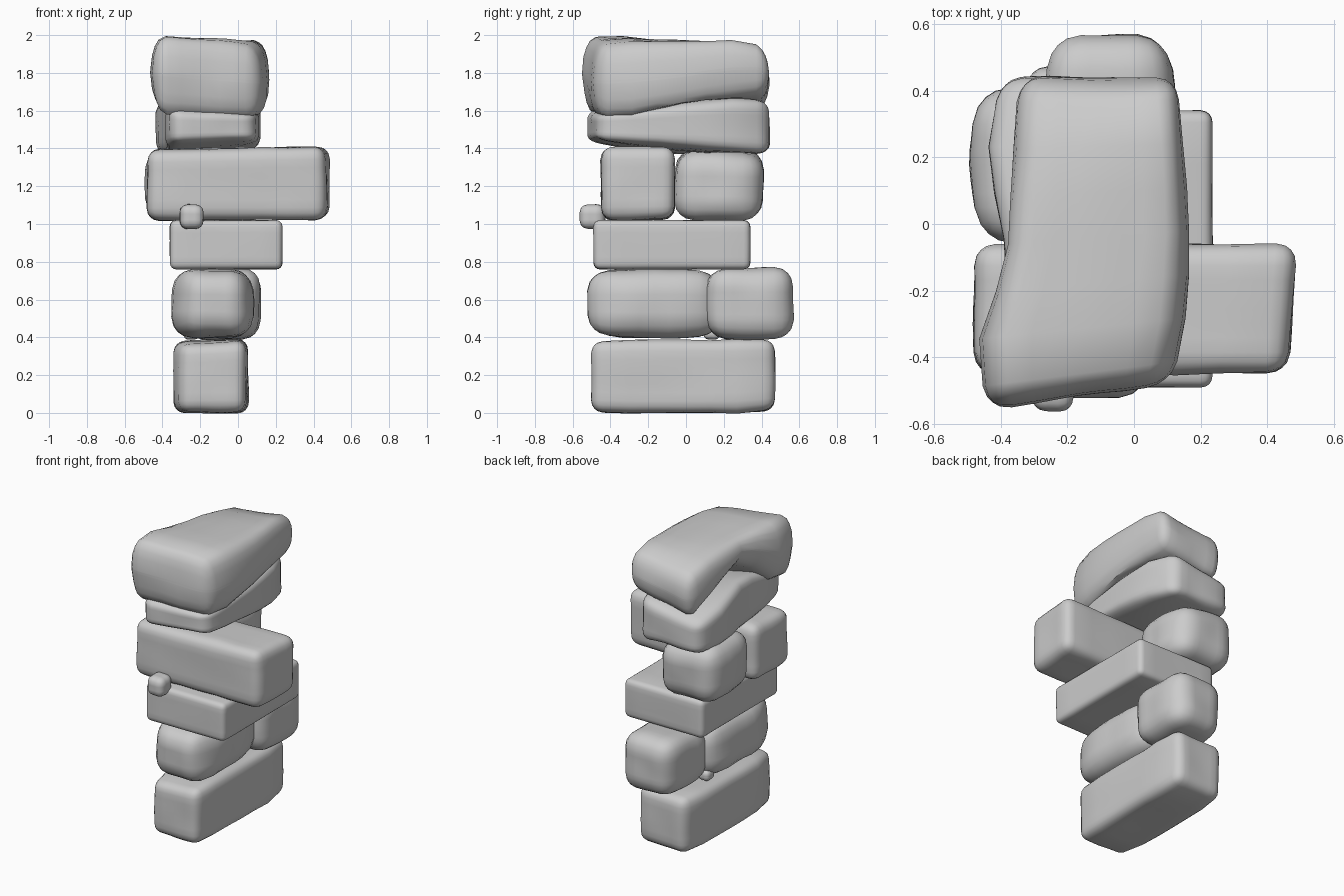
import bpy
import bmesh
from mathutils import Vector, noise

if "Cube" in bpy.data.objects:
    bpy.data.objects.remove(bpy.data.objects["Cube"], do_unlink=True)

stone_grey = bpy.data.materials.new("stone_grey")
stone_grey.use_nodes = True
GREY = (0.6, 0.6, 0.6, 1)
stone_grey.diffuse_color = GREY
stone_grey.node_tree.nodes["Principled BSDF"].inputs["Base Color"].default_value = GREY


def lerp(a, b, t):
    return a + (b - a) * t


def section_at(stations, y):
    """Interpolated cross-section at depth y."""
    for a, b in zip(stations, stations[1:]):
        if y <= b[0] or b is stations[-1]:
            t = (y - a[0]) / (b[0] - a[0])
            return [lerp(p, q, t) for p, q in zip(a[1:], b[1:])]


def stone(name, stations, radius, lump=0.012, skew=0):
    """Rounded block whose section follows stations from front to back:
    y, x left, x right, bottom at both sides, top at both sides.
    Skew sets the +x end of the front face back."""
    y0, y1 = stations[0][0], stations[-1][0]
    mid = section_at(stations, (y0 + y1) / 2)
    half = Vector((mid[1] - mid[0], y1 - y0, mid[4] - mid[2])) / 2
    r = min(radius, min(half) * 0.95)

    def grid_line(k, h):
        # Closer lines in the rounded rim, even lines between
        side = -1 if k < 5 else 1
        e = min(k, 10 - k)
        d = r * (0, 0.5, 1)[e] if e < 3 else lerp(r, h, (e - 2) / 3)
        return side * (h - d)

    bm = bmesh.new()
    bmesh.ops.create_cube(bm, size=1)
    bmesh.ops.subdivide_edges(bm, edges=bm.edges[:], cuts=9, use_grid_fill=True)
    for v in bm.verts:
        p = Vector([grid_line(round((c + 0.5) * 10), h) for c, h in zip(v.co, half)])
        core = Vector([max(r - h, min(h - r, c)) for c, h in zip(p, half)])
        out = (p - core).normalized()
        p = core + out * r
        # Fit the rounded block into the varying section
        u, s, w = [(c / h + 1) / 2 for c, h in zip(p, half)]
        xa, xb, za, zb, ta, tb = section_at(stations, lerp(y0, y1, s))
        p = Vector((lerp(xa, xb, u), lerp(y0 + skew * u, y1, s),
                    lerp(lerp(za, zb, u), lerp(ta, tb, u), w)))
        v.co = p + out * lump * noise.noise(p * 5)
    mesh = bpy.data.meshes.new(name)
    bm.to_mesh(mesh)
    bm.free()
    mesh.materials.append(stone_grey)
    obj = bpy.data.objects.new(name, mesh)
    bpy.context.collection.objects.link(obj)
    bpy.ops.object.select_all(action="DESELECT")
    obj.select_set(True)
    bpy.context.view_layer.objects.active = obj
    bpy.ops.object.shade_smooth_by_angle(angle=0.7)


def block(name, x, y, z, radius, lump=0.012):
    """Stone with one constant section."""
    stone(name, [(e, x[0], x[1], z[0], z[0], z[1], z[1]) for e in y], radius, lump)


# Lower courses
stone("base_stone", [(-0.5, -0.3, 0.035, 0.01, 0.01, 0.36, 0.38),
                     (-0.35, -0.34, 0.05, 0, 0, 0.37, 0.39),
                     (0.3, -0.34, 0.055, 0, 0, 0.38, 0.39),
                     (0.47, -0.31, 0.035, 0.01, 0.02, 0.38, 0.39)], 0.06, 0.008)
stone("second_front_stone", [(-0.52, -0.28, 0.04, 0.42, 0.41, 0.75, 0.75),
                             (-0.3, -0.35, 0.08, 0.4, 0.4, 0.76, 0.76),
                             (0, -0.34, 0.07, 0.4, 0.4, 0.76, 0.76),
                             (0.18, -0.32, 0.03, 0.4, 0.41, 0.75, 0.74)], 0.11)
stone("second_back_stone", [(0.11, -0.27, 0.11, 0.39, 0.4, 0.76, 0.76),
                            (0.4, -0.27, 0.12, 0.39, 0.39, 0.77, 0.77),
                            (0.565, -0.25, 0.1, 0.39, 0.39, 0.77, 0.77)], 0.1)
block("slab_stone", (-0.36, 0.235), (-0.49, 0.34), (0.76, 1.02), 0.035, 0.003)

# Cross beam and its neighbour
stone("beam_stone", [(-0.45, -0.48, 0.46, 1.02, 1.02, 1.39, 1.41),
                     (-0.06, -0.48, 0.49, 1.02, 1.03, 1.4, 1.41)], 0.065, 0.008)
stone("third_back_stone", [(-0.06, -0.46, -0.06, 1.03, 1.02, 1.4, 1.38),
                           (0.2, -0.49, -0.04, 1.02, 1.02, 1.41, 1.38),
                           (0.41, -0.47, -0.06, 1.03, 1.02, 1.4, 1.37)], 0.11)

# Bent stone below the cap
stone("bent_stone", [(-0.53, -0.35, 0.08, 1.43, 1.45, 1.6, 1.58),
                     (-0.35, -0.38, 0.11, 1.4, 1.43, 1.66, 1.6),
                     (-0.1, -0.38, 0.12, 1.36, 1.41, 1.72, 1.63),
                     (0.2, -0.44, 0.12, 1.37, 1.38, 1.66, 1.67),
                     (0.44, -0.4, 0.04, 1.38, 1.37, 1.58, 1.66)], 0.07, skew=0.06)

# Cap with an undercut on one side
stone("cap_stone", [(-0.56, -0.44, 0.11, 1.59, 1.56, 2.0, 1.94),
                    (-0.38, -0.48, 0.16, 1.58, 1.55, 2.0, 1.96),
                    (-0.1, -0.38, 0.17, 1.84, 1.6, 1.98, 1.96),
                    (0.15, -0.36, 0.16, 1.72, 1.65, 1.95, 1.98),
                    (0.32, -0.36, 0.14, 1.62, 1.68, 1.91, 1.98),
                    (0.44, -0.34, 0.13, 1.58, 1.71, 1.87, 1.92)], 0.075, skew=0.08)

# Wedged pebbles
block("front_pebble", (-0.31, -0.18), (-0.565, -0.43), (0.97, 1.105), 0.045)
block("side_pebble", (-0.29, -0.2), (0.09, 0.18), (0.385, 0.46), 0.03)
